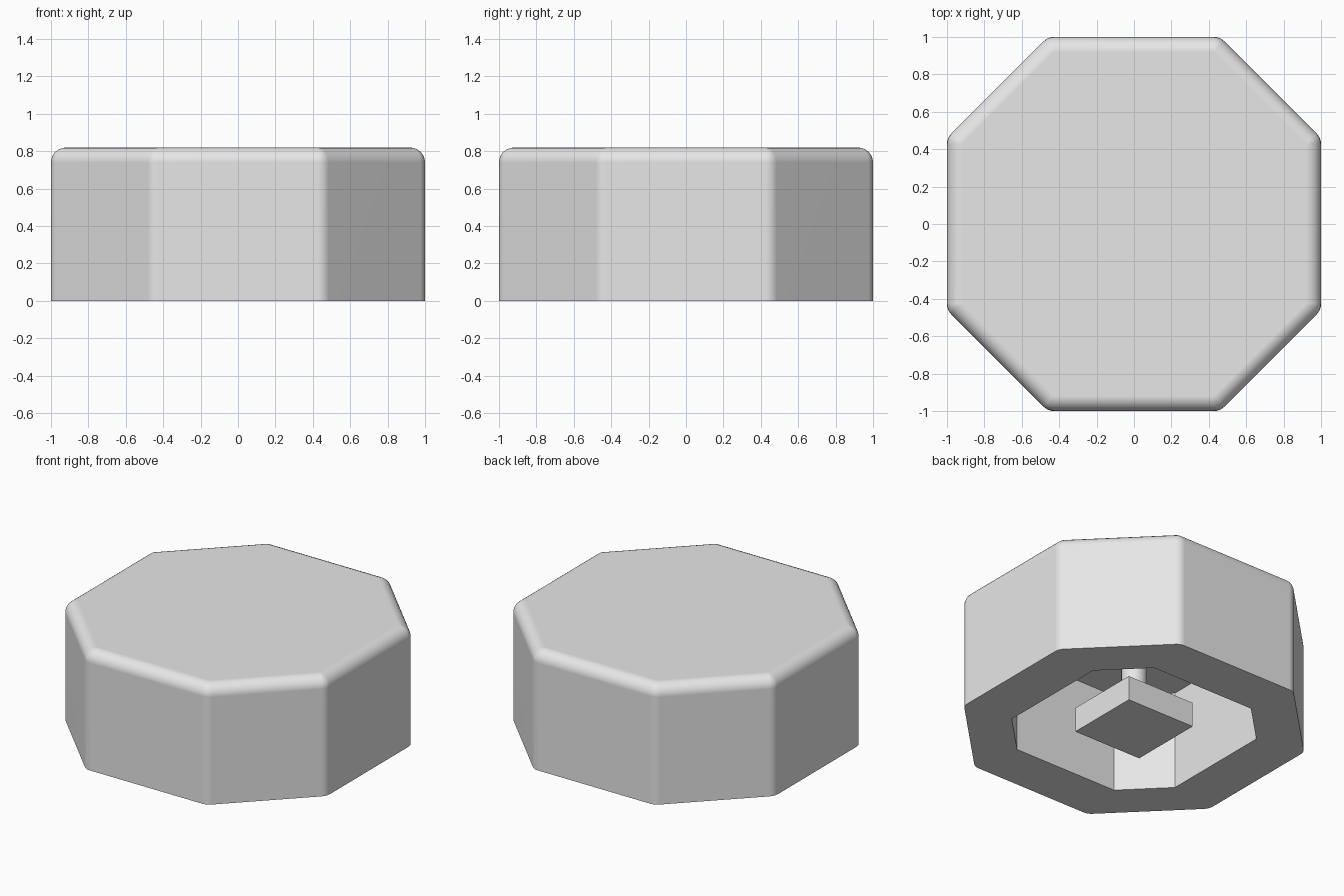
import bpy, bmesh
from math import radians, sin, cos, pi, sqrt

if "Cube" in bpy.data.objects:
    bpy.data.objects.remove(bpy.data.objects["Cube"], do_unlink=True)

grey = bpy.data.materials.new("light_grey")
grey.use_nodes = True
grey.diffuse_color = (0.8, 0.8, 0.8, 1)
grey.node_tree.nodes["Principled BSDF"].inputs["Base Color"].default_value = (0.8, 0.8, 0.8, 1)

HEIGHT, ROUND = 0.82, 0.08      # cap height and edge radius
CEILING = 0.68                  # top of the hollow
ARC, STEPS = 4, 6               # segments per corner and per top edge


def add_object(name, bm, smooth=True):
    mesh = bpy.data.meshes.new(name)
    bm.to_mesh(mesh)
    bm.free()
    mesh.materials.append(grey)
    obj = bpy.data.objects.new(name, mesh)
    bpy.context.collection.objects.link(obj)
    if smooth:
        bpy.ops.object.select_all(action='DESELECT')
        obj.select_set(True)
        bpy.context.view_layer.objects.active = obj
        bpy.ops.object.shade_smooth_by_angle(angle=radians(35))
    return obj


def octagon_ring(bm, half, edge, radius, z):
    """Octagon of corner centres, grown outwards by a corner radius."""
    ring = []
    for i in range(8):
        quarter = (i // 2) * pi / 2
        x, y = (half, edge) if i % 2 == 0 else (edge, half)
        cx = x * cos(quarter) - y * sin(quarter)
        cy = x * sin(quarter) + y * cos(quarter)
        for k in range(ARC + 1):
            a = (i + k / ARC) * pi / 4
            ring.append(bm.verts.new((cx + radius * cos(a), cy + radius * sin(a), z)))
    return ring


# Hollow octagonal cap: hollow, underside rim, outer wall, rounded top
bm = bmesh.new()
half = 1 - ROUND
edge = 1.46 - ROUND * sqrt(2) - half
rings = [octagon_ring(bm, 0.665, 0.395, 0, z) for z in (CEILING, 0)]
rings.append(octagon_ring(bm, half, edge, ROUND, 0))
for s in range(STEPS + 1):
    t = s / STEPS * pi / 2
    rings.append(octagon_ring(bm, half, edge, ROUND * cos(t), HEIGHT - ROUND + ROUND * sin(t)))
for low, high in zip(rings, rings[1:]):
    for i in range(len(low)):
        j = (i + 1) % len(low)
        bm.faces.new((low[i], low[j], high[j], high[i]))
bm.faces.new(rings[-1])
bm.faces.new(rings[0][::-1])
bmesh.ops.remove_doubles(bm, verts=bm.verts[:], dist=0.0005)
bmesh.ops.recalc_face_normals(bm, faces=bm.faces[:])
cap = add_object("octagonal_cap", bm)
weighted = cap.modifiers.new("even_shading", 'WEIGHTED_NORMAL')
weighted.keep_sharp = True

# Round post hanging from the ceiling of the hollow
bm = bmesh.new()
bmesh.ops.create_cone(bm, cap_ends=True, segments=32, radius1=0.08, radius2=0.08, depth=CEILING - 0.15)
bmesh.ops.translate(bm, verts=bm.verts[:], vec=(0, 0, (CEILING + 0.17) / 2))
add_object("centre_post", bm)

# Square block at the foot of the post
bm = bmesh.new()
bmesh.ops.create_cube(bm, size=1)
bmesh.ops.scale(bm, verts=bm.verts[:], vec=(0.52, 0.52, 0.17))
bmesh.ops.translate(bm, verts=bm.verts[:], vec=(0, 0, 0.085))
add_object("square_block", bm, smooth=False)
